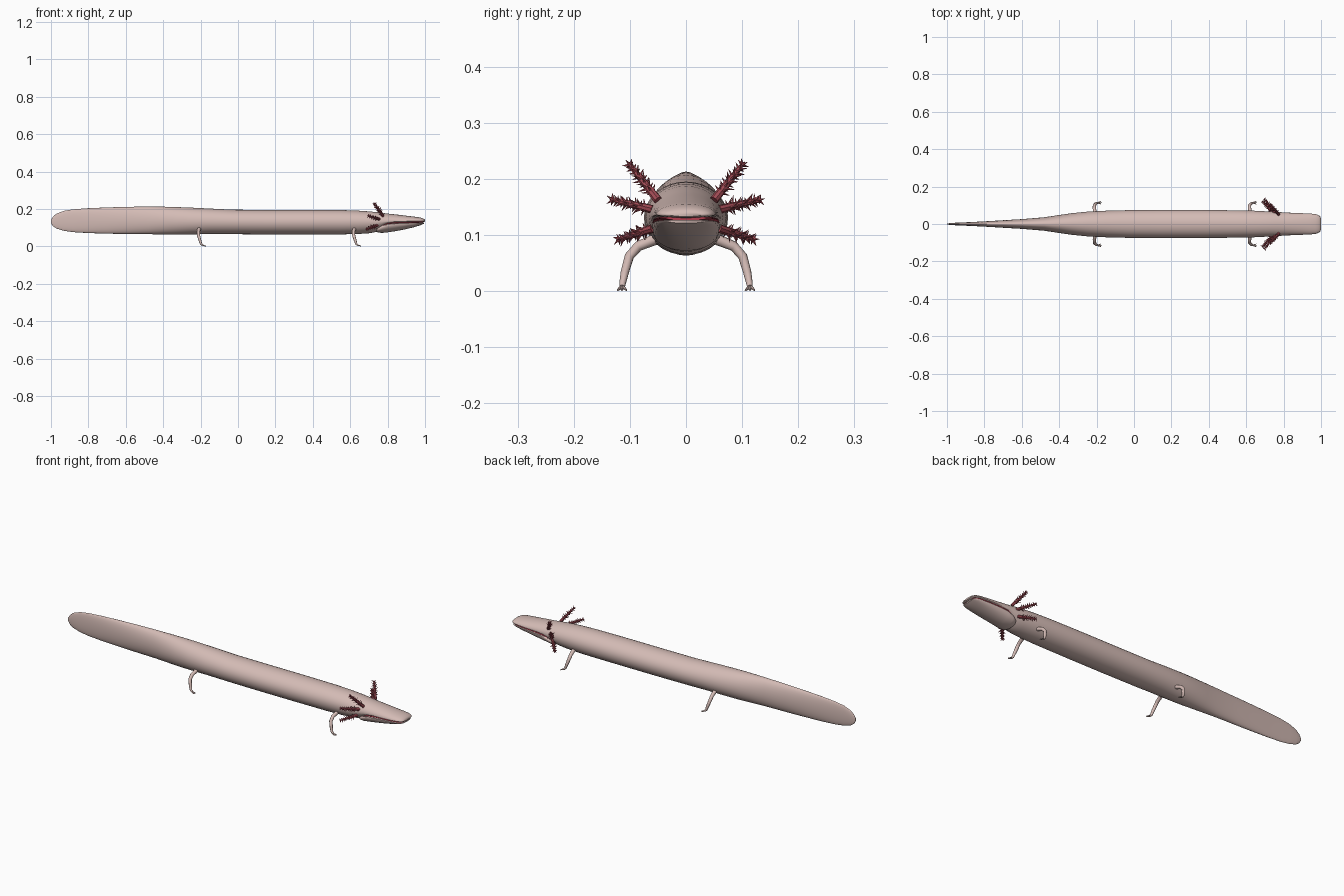
import bpy, bmesh, math, random
from mathutils import Vector

random.seed(4)


def material(name, rgb):
    m = bpy.data.materials.new(name)
    m.diffuse_color = (*rgb, 1)
    return m


SKIN = material("pale pink skin", (0.66, 0.50, 0.465))
GILL = material("dark red gill", (0.36, 0.07, 0.09))
MOUTH = material("red mouth", (0.45, 0.05, 0.08))


def finish(name, bm, mat, angle=50):
    bmesh.ops.recalc_face_normals(bm, faces=bm.faces)
    me = bpy.data.meshes.new(name)
    bm.to_mesh(me)
    bm.free()
    me.materials.append(mat)
    ob = bpy.data.objects.new(name, me)
    bpy.context.collection.objects.link(ob)
    bpy.ops.object.select_all(action='DESELECT')
    ob.select_set(True)
    bpy.context.view_layer.objects.active = ob
    bpy.ops.object.shade_smooth_by_angle(angle=math.radians(angle))
    return ob


def skin_rings(bm, rings):
    """Bridge successive rings of points and cap both ends."""
    loops = [[bm.verts.new(p) for p in r] for r in rings]
    n = len(loops[0])
    for a, b in zip(loops, loops[1:]):
        for i in range(n):
            bm.faces.new((a[i], a[(i + 1) % n], b[(i + 1) % n], b[i]))
    bm.faces.new(loops[0])
    bm.faces.new(loops[-1])


def loft(name, stations, mat, n=32):
    """Stations: x, half width, bottom, widest height, top."""
    bm = bmesh.new()
    rings = []
    for x, w, lo, mid, hi in stations:
        ring = []
        for i in range(n):
            a = 2 * math.pi * i / n
            s = math.sin(a)
            ring.append((x, w * math.cos(a), mid + s * (hi - mid if s > 0 else mid - lo)))
        rings.append(ring)
    skin_rings(bm, rings)
    return finish(name, bm, mat)


def tube(bm, pts, radii, n=10):
    pts = [Vector(p) for p in pts]
    rings = []
    for i, p in enumerate(pts):
        t = (pts[min(i + 1, len(pts) - 1)] - pts[max(i - 1, 0)]).normalized()
        u = t.cross(Vector((1, 0.2, 0.1))).normalized()
        v = t.cross(u)
        rings.append([p + radii[i] * (u * math.cos(2 * math.pi * k / n)
                                      + v * math.sin(2 * math.pi * k / n)) for k in range(n)])
    skin_rings(bm, rings)


# Body: flattened tail, trunk and upper head
loft("body", [
    (-1.0, .002, .125, .133, .141), (-.99, .004, .108, .134, .158),
    (-.97, .006, .095, .135, .175), (-.93, .008, .083, .136, .190),
    (-.88, .010, .076, .137, .198), (-.80, .014, .071, .138, .204),
    (-.70, .020, .068, .138, .208), (-.60, .026, .066, .138, .211),
    (-.48, .036, .065, .137, .213), (-.40, .048, .064, .136, .212),
    (-.33, .058, .063, .135, .210), (-.25, .066, .064, .134, .207),
    (-.15, .071, .066, .133, .202), (-.03, .074, .065, .132, .196),
    (.15, .075, .064, .131, .195), (.35, .075, .064, .131, .195),
    (.55, .073, .064, .131, .194), (.64, .071, .066, .131, .191),
    (.70, .068, .070, .131, .187), (.74, .066, .077, .131, .183),
    (.77, .064, .096, .131, .179), (.80, .062, .116, .132, .175),
    (.84, .060, .126, .133, .171), (.89, .058, .128, .134, .165),
    (.94, .056, .129, .135, .159), (.97, .053, .130, .136, .155),
    (.985, .048, .130, .136, .151), (.995, .041, .131, .136, .146),
    (1.0, .028, .133, .136, .141)], SKIN)

# Lower jaw with a bulging hinge end
loft("lower_jaw", [
    (.738, .030, .080, .088, .098), (.748, .048, .074, .092, .112),
    (.77, .058, .072, .104, .118), (.80, .060, .075, .116, .123),
    (.84, .059, .081, .121, .125), (.89, .057, .090, .123, .126),
    (.94, .054, .102, .124, .126), (.97, .050, .111, .125, .127),
    (.985, .044, .117, .125, .127), (.994, .034, .121, .125, .127)], SKIN)

# Mouth lining between the jaws
loft("mouth_lining", [
    (.76, .050, .098, .106, .114), (.80, .0595, .114, .122, .128),
    (.86, .0575, .119, .128, .134), (.94, .053, .122, .129, .135),
    (.975, .047, .124, .130, .135), (.99, .036, .126, .130, .134)], MOUTH)


# Legs: bent limb, forward foot and three toes
def leg(name, x, side):
    bm = bmesh.new()
    tube(bm, [(x, side * .055, .092), (x - .004, side * .085, .080),
              (x - .004, side * .101, .062), (x + .004, side * .109, .034),
              (x + .010, side * .113, .014), (x + .018, side * .114, .007)],
         [.010, .009, .0085, .0075, .006, .005])
    for spread in (-1, 0, 1):
        tube(bm, [(x + .014, side * .114, .008),
                  (x + .024, side * (.114 + .004 * spread), .005),
                  (x + .036 - .004 * abs(spread), side * (.114 + .008 * spread), .0015)],
             [.004, .003, .0015], 6)
    finish(name, bm, SKIN)


# Gills: tapered stalk with rows of pointed filaments
def gill(name, base, tip, side):
    bm = bmesh.new()
    a, b = [Vector((p[0], p[1] * side, p[2])) for p in (base, tip)]
    axis = b - a
    d = axis.normalized()
    u = d.cross(Vector((0, 0, 1))).normalized()
    v = d.cross(u)
    tube(bm, [a, a + axis * .5, a + axis * .85, b], [.008, .0065, .0045, .001], 8)
    rows = 8
    for r in range(rows):
        t = .2 + .72 * r / (rows - 1)
        for k in range(5):
            ang = 2 * math.pi * k / 5 + r * .7
            out = u * math.cos(ang) + v * math.sin(ang)
            length = (.022 - .010 * t) * random.uniform(.8, 1.15)
            p = a + axis * t
            tube(bm, [p, p + (out + d * .55).normalized() * length], [.0036, .0003], 5)
    finish(name, bm, GILL, 30)


for side, label in ((-1, "right"), (1, "left")):
    leg(f"front_leg_{label}", .622, side)
    leg(f"hind_leg_{label}", -.208, side)
    gill(f"upper_gill_{label}", (.775, .050, .162), (.728, .104, .230), side)
    gill(f"middle_gill_{label}", (.755, .058, .145), (.695, .136, .164), side)
    gill(f"lower_gill_{label}", (.745, .058, .112), (.685, .124, .091), side)
